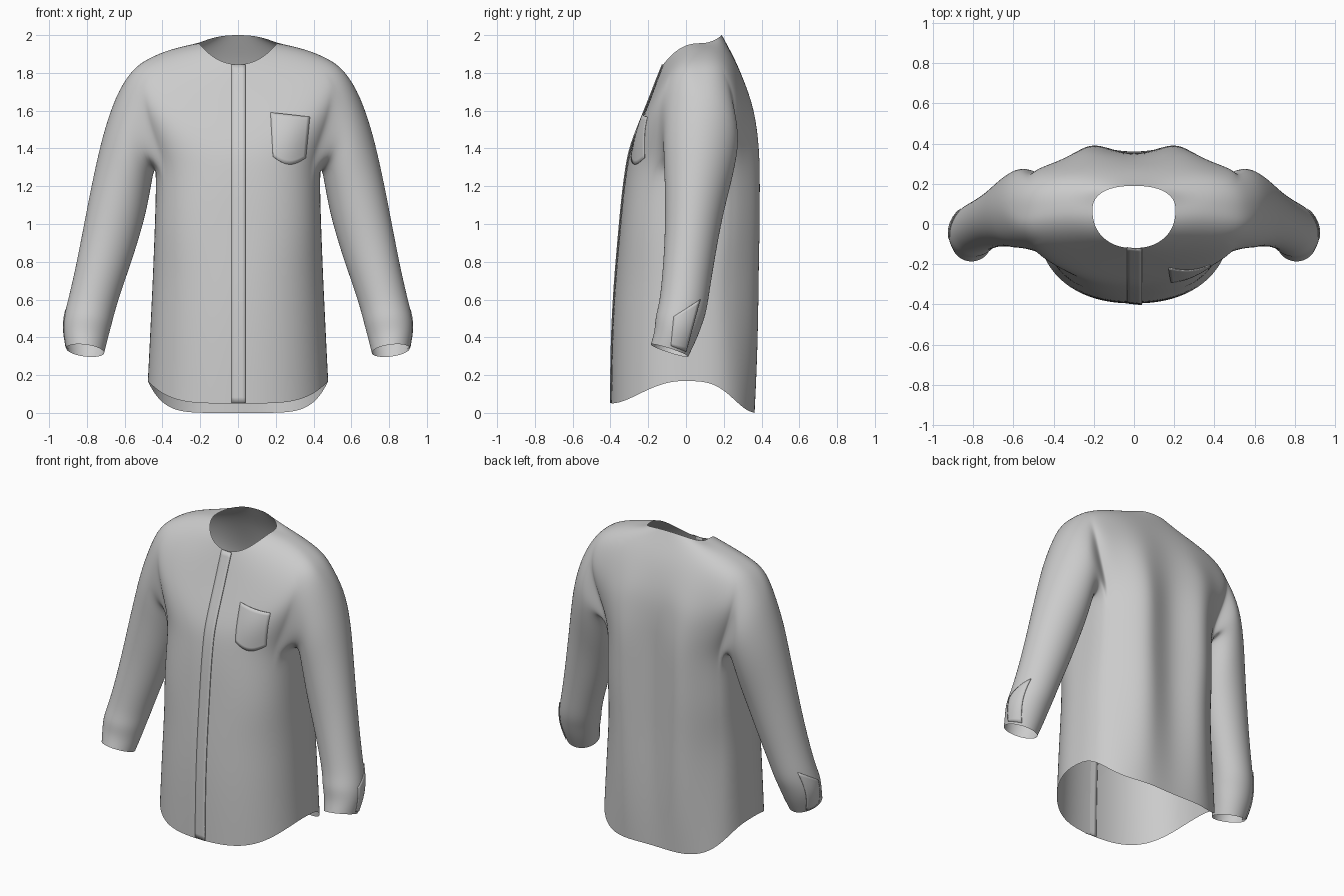
import bpy, bmesh, math
from mathutils import Vector
from mathutils.bvhtree import BVHTree

if "Cube" in bpy.data.objects:
    bpy.data.objects.remove(bpy.data.objects["Cube"])

HALF = 32                      # columns from centre front to centre back
SIDE, ARM = 16, 5              # side column, armhole half-width in columns
ROW_TOP, ROW_BOT = 3, 7        # body rows at armhole top and armpit

# Body rings: half-width, y front, y back, y of side seam, z front, z side, z back, back fold depth
BODY = [
    (.207, -.12, .190, .07, 1.845, 1.957, 2.00, 0),
    (.35, -.15, .228, .085, 1.77, 1.930, 1.93, 0),
    (.50, -.18, .275, .05, 1.69, 1.868, 1.84, 0),
    (.575, -.22, .320, .03, 1.59, 1.80, 1.72, .006),
    (.56, -.257, .350, .03, 1.50, 1.68, 1.60, .016),
    (.51, -.287, .362, .03, 1.42, 1.52, 1.47, .024),
    (.465, -.305, .366, .03, 1.35, 1.40, 1.38, .028),
    (.435, -.318, .368, .02, 1.27, 1.30, 1.28, .030),
    (.435, -.335, .368, .01, 1.14, 1.15, 1.14, .030),
    (.442, -.352, .368, 0, .95, .95, .95, .029),
    (.450, -.373, .370, 0, .72, .74, .72, .026),
    (.460, -.388, .372, 0, .48, .53, .46, .020),
    (.470, -.394, .370, 0, .24, .32, .20, .012),
    (.478, -.396, .364, 0, .05, .17, 0, .005),
]

# Sleeve rings: outer (x, z), inner (x, z), y front, y back, forward tilt
SLEEVE = [
    (.648, 1.68, .447, 1.275, -.120, .285, .0),
    (.708, 1.50, .460, 1.20, -.120, .265, .01),
    (.745, 1.35, .480, 1.09, -.113, .235, .01),
    (.785, 1.16, .510, .97, -.112, .195, .015),
    (.825, .95, .560, .81, -.113, .160, .02),
    (.868, .73, .620, .64, -.128, .128, .02),
    (.905, .58, .652, .535, -.142, .110, .02),
    (.924, .50, .668, .47, -.164, .085, .02),
    (.926, .43, .690, .39, -.165, .055, .025),
    (.910, .342, .708, .318, -.187, .012, .032),
]


def link(name, bm, mods):
    me = bpy.data.meshes.new(name)
    bmesh.ops.recalc_face_normals(bm, faces=bm.faces)
    bm.to_mesh(me)
    bm.free()
    for p in me.polygons:
        p.use_smooth = True
    ob = bpy.data.objects.new(name, me)
    bpy.context.collection.objects.link(ob)
    for kind, props in mods:
        m = ob.modifiers.new(kind.title(), kind)
        for k, v in props.items():
            setattr(m, k, v)
    return ob


def body_point(row, col):
    a, yf, yb, ym, zf, zs, zb, fold = BODY[row]
    t = math.pi * col / HALF
    s, c = abs(math.sin(t)), math.cos(t)
    front = col <= SIDE
    chest = ROW_TOP < row < 10          # boxier around chest and shoulder blades
    if front:
        e = .8 if chest else .9
    else:
        e = .85 if row < 2 else (.52 if chest else .65)
    x = a * s ** e if 0 < col < HALF else 0
    y = ym + ((yf if front else yb) - ym) * abs(c) ** e
    # the hem has a flatter tail than the rings above
    w = 1 - s ** 4 if row > 10 else c * c
    z = zs + ((zf if front else zb) - zs) * w
    if not front:
        y -= fold * math.cos(2 * math.pi * x / .41) * min(1, abs(c) * 1.8)
    return Vector((x, y, z))


# Shirt shell: torso with an armhole, and a sleeve grown from it
bm = bmesh.new()
grid = {}
for r in range(len(BODY)):
    for c in range(HALF + 1):
        inside = ROW_TOP < r < ROW_BOT and abs(c - SIDE) < ARM
        if not inside:
            grid[r, c] = bm.verts.new(body_point(r, c))
for r in range(len(BODY) - 1):
    for c in range(HALF):
        key = [(r, c), (r + 1, c), (r + 1, c + 1), (r, c + 1)]
        hole = ROW_TOP <= r < ROW_BOT and SIDE - ARM <= c < SIDE + ARM
        if not hole:
            bm.faces.new([grid[k] for k in key])

# armhole loop: shoulder top, down the front, under the arm, up the back
lo, hi = SIDE - ARM, SIDE + ARM
loop = [(ROW_TOP, c) for c in range(SIDE, lo, -1)]
loop += [(r, lo) for r in range(ROW_TOP, ROW_BOT)]
loop += [(ROW_BOT, c) for c in range(lo, hi)]
loop += [(r, hi) for r in range(ROW_BOT, ROW_TOP, -1)]
loop += [(ROW_TOP, c) for c in range(hi, SIDE, -1)]
prev = [grid[k] for k in loop]
n = len(prev)
for xo, zo, xi, zi, yf, yb, tilt in SLEEVE:
    ring = []
    for i in range(n):
        t = 2 * math.pi * i / n
        c, s = math.cos(t), math.sin(t)
        ring.append(bm.verts.new(((xo + xi) / 2 + (xo - xi) / 2 * c,
                                  (yf + yb) / 2 - (yb - yf) / 2 * s,
                                  (zo + zi) / 2 + (zo - zi) / 2 * c + tilt * s)))
    for i in range(n):
        j = (i + 1) % n
        bm.faces.new((prev[i], prev[j], ring[j], ring[i]))
    prev = ring
MIRROR = ('MIRROR', dict(merge_threshold=.0005))
shirt = link("shirt_body_and_sleeves", bm,
             [MIRROR, ('SUBSURF', dict(levels=2, render_levels=2))])

bpy.context.view_layer.update()
tree = BVHTree.FromObject(shirt, bpy.context.evaluated_depsgraph_get())


def patch(name, corners, nu, nv, from_side, lift, thick, sag=0, mirror=False):
    """Cloth patch laid on the shirt; corners are (across, z): TL, TR, BR, BL."""
    tl, tr, br, bl = [Vector(p) for p in corners]
    ray = Vector((-1, 0, 0)) if from_side else Vector((0, 1, 0))
    reach = .38 if from_side else .55
    bm = bmesh.new()
    rows = []
    for j in range(nv + 1):
        v = j / nv
        row = []
        for i in range(nu + 1):
            u = i / nu
            h, z = tl.lerp(tr, u).lerp(bl.lerp(br, u), v)
            z -= sag * math.sin(math.pi * u) * v
            start = Vector((1.1, h, z)) if from_side else Vector((h, -.6, z))
            hit = tree.ray_cast(start, ray, reach)[0]
            if hit is None:
                hit = tree.find_nearest(start + ray * reach * .8)[0]
            row.append(bm.verts.new(hit - ray * lift(u, v)))
        rows.append(row)
    for a, b in zip(rows, rows[1:]):
        for i in range(nu):
            bm.faces.new((a[i], b[i], b[i + 1], a[i + 1]))
    mods = [('SOLIDIFY', dict(thickness=thick, offset=0))]
    if mirror:
        mods.append(MIRROR)
    ob = link(name, bm, mods)
    bpy.ops.object.select_all(action='DESELECT')
    ob.select_set(True)
    bpy.context.view_layer.objects.active = ob
    bpy.ops.object.shade_smooth_by_angle(angle=math.radians(40))


# Button placket down the centre front, only its free edge standing proud
patch("front_placket", [(-.035, 1.843), (.04, 1.843), (.04, .053), (-.035, .053)],
      4, 60, False, lambda u, v: -.002 + .008 * u, .006)

# Chest pocket, bulging slightly, with a rounded bottom
patch("chest_pocket", [(.172, 1.59), (.38, 1.567), (.358, 1.35), (.185, 1.357)],
      12, 12, False,
      lambda u, v: .001 + .012 * math.sin(math.pi * u) * (1 - v * v), .005, sag=.038)

# Cuff opening flaps on the outside of both sleeves
patch("cuff_flap", [(-.065, .51), (.075, .60), (.0, .325), (-.08, .355)],
      8, 12, True, lambda u, v: .005 * u, .005, mirror=True)
